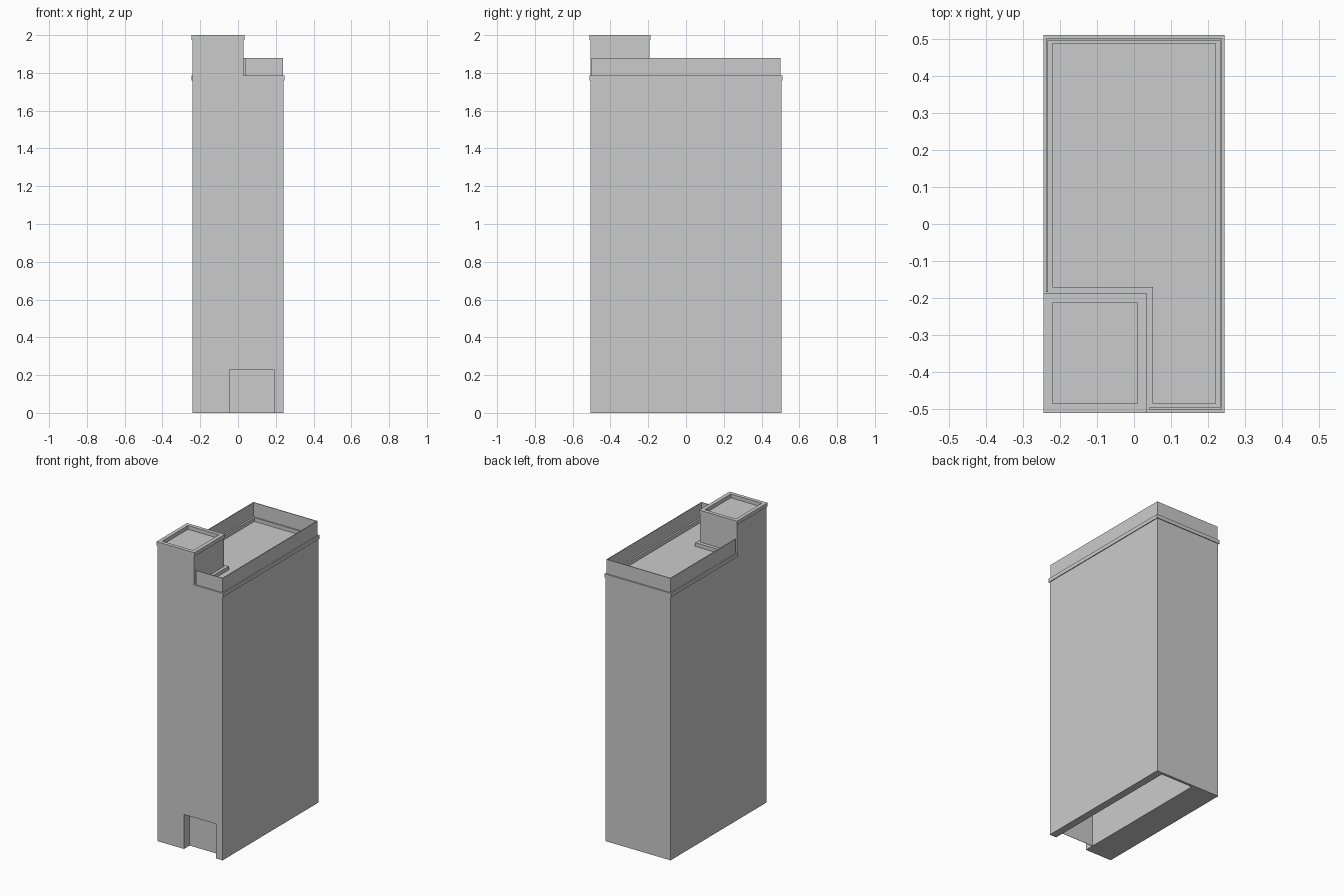
import bpy, bmesh

if "Cube" in bpy.data.objects:
    bpy.data.objects.remove(bpy.data.objects["Cube"])


def finish(name, bm):
    bmesh.ops.recalc_face_normals(bm, faces=bm.faces)
    me = bpy.data.meshes.new(name)
    bm.to_mesh(me)
    bm.free()
    ob = bpy.data.objects.new(name, me)
    bpy.context.collection.objects.link(ob)
    return ob


def rect(x0, x1, y0, y1):
    return [(x0, y0), (x1, y0), (x1, y1), (x0, y1)]


def prism(name, outline, z0, z1):
    """Extrude a flat outline from z0 to z1."""
    bm = bmesh.new()
    lo, hi = [[bm.verts.new((x, y, z)) for x, y in outline] for z in (z0, z1)]
    bm.faces.new(lo)
    bm.faces.new(hi)
    n = len(lo)
    for i in range(n):
        j = (i + 1) % n
        bm.faces.new((lo[i], lo[j], hi[j], hi[i]))
    return finish(name, bm)


def ring(name, outer, inner, z0, z1):
    """Frame between two matching outlines."""
    bm = bmesh.new()
    loops = [[bm.verts.new((x, y, z)) for x, y in pts]
             for pts, z in ((outer, z0), (outer, z1), (inner, z1), (inner, z0))]
    n = len(outer)
    for k in range(4):
        a, b = loops[k], loops[(k + 1) % 4]
        for i in range(n):
            j = (i + 1) % n
            bm.faces.new((a[i], a[j], b[j], b[i]))
    return finish(name, bm)


def l_shape(x0, x1, y0, y1, cx, cy):
    """Rectangle with its front left corner removed at cx, cy."""
    return [(cx, y0), (x1, y0), (x1, y1), (x0, y1), (x0, cy), (cx, cy)]


def cut(target, cutter):
    mod = target.modifiers.new("cut", 'BOOLEAN')
    mod.operation = 'DIFFERENCE'
    mod.solver = 'EXACT'
    mod.object = cutter
    cutter.hide_render = True
    bpy.context.view_layer.objects.active = target
    bpy.ops.object.modifier_apply(modifier=mod.name)
    bpy.data.objects.remove(cutter)


# Main block with stair tower, lower roof and ground floor passage
body = prism("building_body", rect(-0.24, 0.24, -0.505, 0.505), 0, 1.975)
cut(body, prism("roof_cutter", l_shape(-0.5, 0.5, -0.8, 0.8, 0.03, -0.193), 1.76, 2.2))
cut(body, prism("passage_cutter", rect(-0.045, 0.19, -0.7, 0.487), -0.2, 0.23))

# Thin door panel set back in the entrance
prism("door_panel", rect(-0.045, 0.19, -0.446, -0.444), 0, 0.23)

# Cornice curb round the lower roof and cap on the tower
ring("roof_cornice",
     l_shape(-0.245, 0.245, -0.51, 0.51, 0.03, -0.193),
     l_shape(-0.22, 0.22, -0.485, 0.487, 0.051, -0.17), 1.76, 1.785)
ring("tower_cap",
     rect(-0.245, 0.035, -0.51, -0.188),
     rect(-0.22, 0.009, -0.485, -0.213), 1.975, 2.0)

# Thin parapet on the open sides of the roof
prism("parapet", [(-0.237, -0.184), (-0.237, 0.501), (0.237, 0.501), (0.237, -0.501),
                  (0.04, -0.501), (0.04, -0.496), (0.232, -0.496), (0.232, 0.496),
                  (-0.232, 0.496), (-0.232, -0.184)], 1.785, 1.88)
